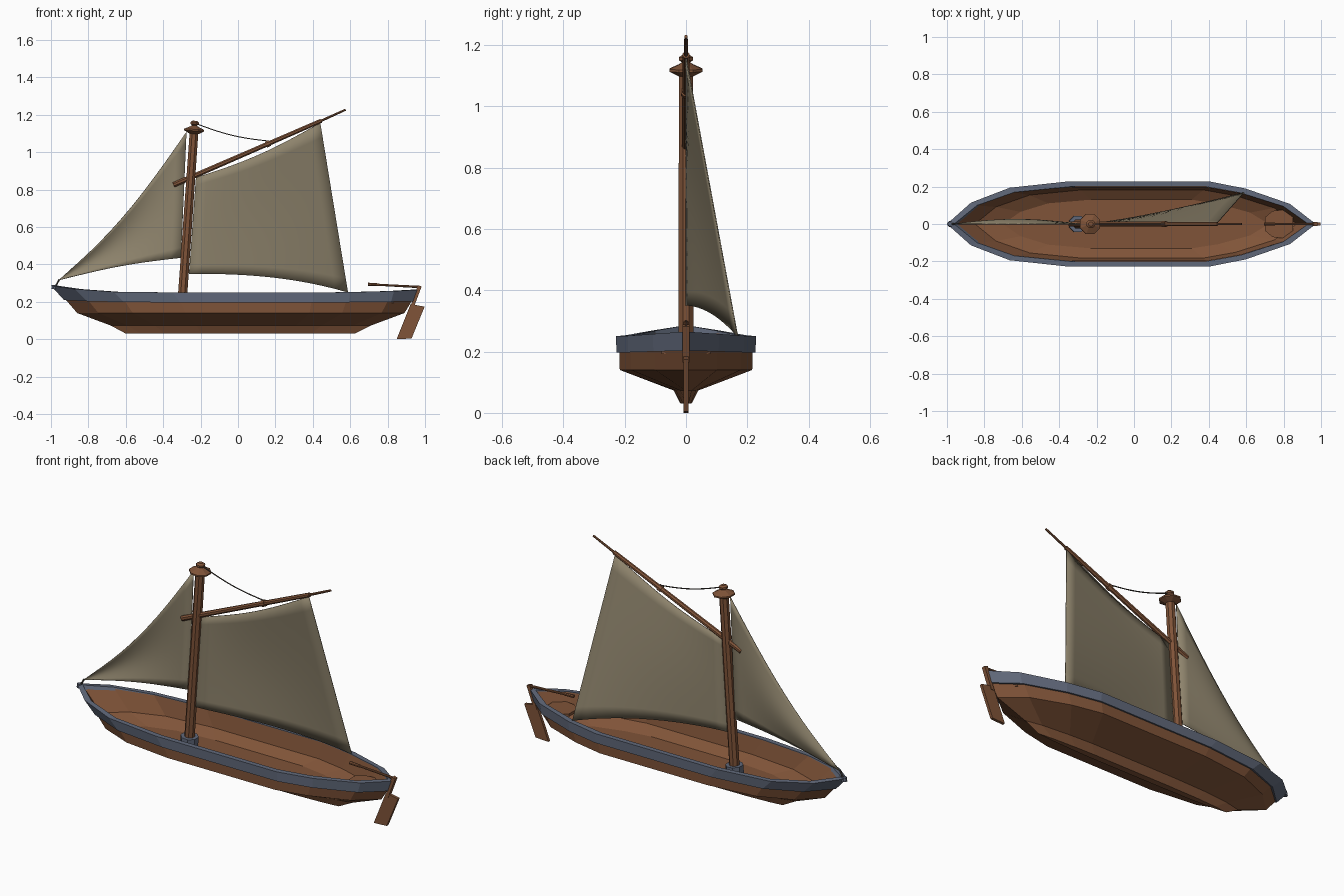
import bpy, bmesh
from math import sin, cos, pi
from mathutils import Vector

if "Cube" in bpy.data.objects:
    bpy.data.objects.remove(bpy.data.objects["Cube"])


def material(name, rgb):
    m = bpy.data.materials.new(name)
    m.diffuse_color = (*rgb, 1)
    m.use_nodes = True
    m.node_tree.nodes["Principled BSDF"].inputs["Base Color"].default_value = m.diffuse_color
    return m


WOOD = material("brown wood", (0.215, 0.088, 0.040))
TRIM = material("slate blue trim", (0.118, 0.140, 0.195))
CLOTH = material("tan canvas", (0.270, 0.228, 0.150))
ROPE = material("dark rope", (0.075, 0.065, 0.055))


def mesh_object(name, verts, faces, mat, weld=False):
    bm = bmesh.new()
    vs = [bm.verts.new(v) for v in verts]
    for f in faces:
        bm.faces.new([vs[i] for i in f])
    if weld:
        bmesh.ops.remove_doubles(bm, verts=bm.verts, dist=0.0005)
    bmesh.ops.recalc_face_normals(bm, faces=bm.faces)
    me = bpy.data.meshes.new(name)
    bm.to_mesh(me)
    bm.free()
    me.materials.append(mat)
    ob = bpy.data.objects.new(name, me)
    bpy.context.collection.objects.link(ob)
    return ob


def loft(name, rings, mat, cap_start=False, cap_end=False, closed=False):
    n = len(rings[0])
    verts = [p for r in rings for p in r]
    count = len(rings)
    faces = []
    for k in range(count if closed else count - 1):
        a, b = k * n, ((k + 1) % count) * n
        faces += [(a + i, a + (i + 1) % n, b + (i + 1) % n, b + i) for i in range(n)]
    if cap_start:
        faces.append(tuple(range(n)))
    if cap_end:
        faces.append(tuple((count - 1) * n + i for i in range(n)))
    return mesh_object(name, verts, faces, mat)


# Boat-shaped outline: (fraction along length, width, bow rise, stern rise)
STATIONS = [(0, 0, 1, 0), (0.065, 0.5, 0.5, 0), (0.17, 0.85, 0.1, 0), (0.33, 1, 0, 0),
            (0.71, 1, 0, 0), (0.81, 0.83, 0, 0.1), (0.93, 0.47, 0, 0.5), (1, 0, 0, 1)]


def outline(bow, stern, half, z, up_bow=0.0, up_stern=0.0):
    side = [(bow + (stern - bow) * t, half * w, z + up_bow * a + up_stern * b)
            for t, w, a, b in STATIONS]
    return side + [(x, -y, h) for x, y, h in side[-2:0:-1]]


def turned(name, base, axis, profile, mat, sides=8):
    """Revolve (radius, distance) pairs about an axis."""
    base, axis = Vector(base), Vector(axis).normalized()
    u = axis.cross(Vector((0, 1, 0))).normalized()
    v = axis.cross(u)
    rings = [[base + axis * d + (u * cos((i + .5) * 2 * pi / sides)
              + v * sin((i + .5) * 2 * pi / sides)) * r
              for i in range(sides)] for r, d in profile]
    return loft(name, rings, mat, True, True)


def rod(name, p, q, r1, r2, mat, sides=8):
    d = Vector(q) - Vector(p)
    return turned(name, p, d, [(r1, 0), (r2, d.length)], mat, sides)


def plate(name, pts, half, mat, axis):
    """Prism from a flat outline, thickened along y or z."""
    lo, hi = Vector(axis) * -half, Vector(axis) * half
    return loft(name, [[Vector(p) + lo for p in pts], [Vector(p) + hi for p in pts]],
                mat, True, True)


def sail(name, foot, head, belly, n=12):
    """Cloth stretched between a foot curve and a head curve."""
    verts = []
    for i in range(n + 1):
        for j in range(n + 1):
            s, t = i / n, j / n
            p = Vector(foot(s)).lerp(Vector(head(s)), t)
            p.y += belly * sin(pi * s) * sin(pi * t)
            verts.append(p)
    w = n + 1
    faces = [(i * w + j, (i + 1) * w + j, (i + 1) * w + j + 1, i * w + j + 1)
             for i in range(n) for j in range(n)]
    # weld the tack corner, where foot and head meet
    ob = mesh_object(name, verts, faces, CLOTH, weld=True)
    ob.data.shade_smooth()
    mod = ob.modifiers.new("thickness", 'SOLIDIFY')
    mod.thickness = 0.004
    mod.offset = 0
    return ob


# Hull, planked inside, and gunwale band
loft("hull", [outline(-0.60, 0.625, 0.018, 0.03),
              outline(-0.68, 0.71, 0.040, 0.073),
              outline(-0.86, 0.89, 0.216, 0.14),
              outline(-0.92, 0.93, 0.217, 0.202, 0.008, 0.004)], WOOD, cap_start=True)
loft("inner_planking", [outline(-0.962, 0.932, 0.199, 0.247, 0.033, 0.013),
                        outline(-0.85, 0.87, 0.182, 0.16),
                        outline(-0.70, 0.72, 0.13, 0.122)], WOOD, cap_end=True)
loft("gunwale", [outline(-0.93, 0.95, 0.227, 0.197, 0.012, 0.006),
                 outline(-1.0, 0.972, 0.228, 0.25, 0.036, 0.015),
                 outline(-0.962, 0.932, 0.200, 0.25, 0.036, 0.015),
                 outline(-0.91, 0.92, 0.200, 0.200, 0.012, 0.006)], TRIM, closed=True)

# Small stern seat
plate("stern_seat", [(0.70, 0.035, 0.2), (0.74, 0.07, 0.2), (0.83, 0.08, 0.2),
                     (0.85, 0.05, 0.2), (0.85, -0.05, 0.2), (0.83, -0.08, 0.2),
                     (0.74, -0.07, 0.2), (0.70, -0.035, 0.2)], 0.008, WOOD, (0, 0, 1))

# Mast with collar and cap
foot, top = Vector((-0.305, 0, 0.11)), Vector((-0.235, 0, 1.11))
rake = top - foot
rod("mast", foot, top, 0.027, 0.025, WOOD)
turned("mast_collar", foot, rake, [(0.047, 0), (0.047, 0.068)], TRIM)
turned("mast_cap", top, rake, [(0.026, -0.012), (0.058, 0.004), (0.058, 0.012),
                               (0.024, 0.027), (0.014, 0.033), (0.024, 0.040),
                               (0.024, 0.050), (0.012, 0.058)], WOOD)

# Gaff: thick spar with a thin end
peak = Vector((0.445, 0, 1.168))
rod("gaff", (-0.345, 0, 0.825), peak, 0.015, 0.012, WOOD)
rod("gaff_tip", peak, (0.575, 0, 1.227), 0.007, 0.006, WOOD)
rod("gaff_ring", (0.150, 0, 1.040), (0.170, 0, 1.049), 0.018, 0.018, WOOD)

# Sails
sail("mainsail",
     lambda s: (-0.262 + 0.85 * s, 0.168 * s ** 1.3, 0.35 - 0.10 * s ** 2.5),
     lambda s: (-0.225 + 0.665 * s, 0, 0.865 + 0.292 * s - 0.026 * sin(pi * s)), 0.01)
sail("jib",
     lambda s: (-0.96 + 0.655 * s, 0, 0.315 + 0.12 * s + 0.015 * sin(pi * s)),
     lambda s: (-0.96 + 0.685 * s, 0, 0.315 + 0.795 * s - 0.062 * sin(pi * s)), 0.025)

# Sagging halyard and bow fastening
cu = bpy.data.curves.new("halyard", 'CURVE')
cu.dimensions = '3D'
cu.bevel_depth = 0.003
cu.bevel_resolution = 1
sp = cu.splines.new('POLY')
sp.points.add(10)
for i, p in enumerate(sp.points):
    t = i / 10
    p.co = (-0.225 + 0.385 * t, 0, 1.153 - 0.093 * t - 0.016 * sin(pi * t), 1)
cu.materials.append(ROPE)
bpy.context.collection.objects.link(bpy.data.objects.new("halyard", cu))
rod("tack_line", (-0.98, 0, 0.275), (-0.955, 0, 0.32), 0.005, 0.005, ROPE, 6)
rod("bow_fitting", (-0.982, 0, 0.268), (-0.982, 0, 0.29), 0.016, 0.013, TRIM)

# Rudder and tiller
plate("rudder_blade", [(0.923, 0, 0.188), (0.998, 0, 0.174), (0.928, 0, 0.004),
                       (0.848, 0, 0.0)], 0.008, WOOD, (0, 1, 0))
plate("rudder_post", [(0.962, 0, 0.288), (0.982, 0, 0.282), (0.938, 0, 0.165),
                      (0.918, 0, 0.165)], 0.011, WOOD, (0, 1, 0))
rod("tiller", (0.75, 0, 0.291), (0.975, 0, 0.279), 0.006, 0.007, WOOD)
rod("tiller_grip", (0.695, 0, 0.294), (0.755, 0, 0.291), 0.009, 0.008, WOOD)
